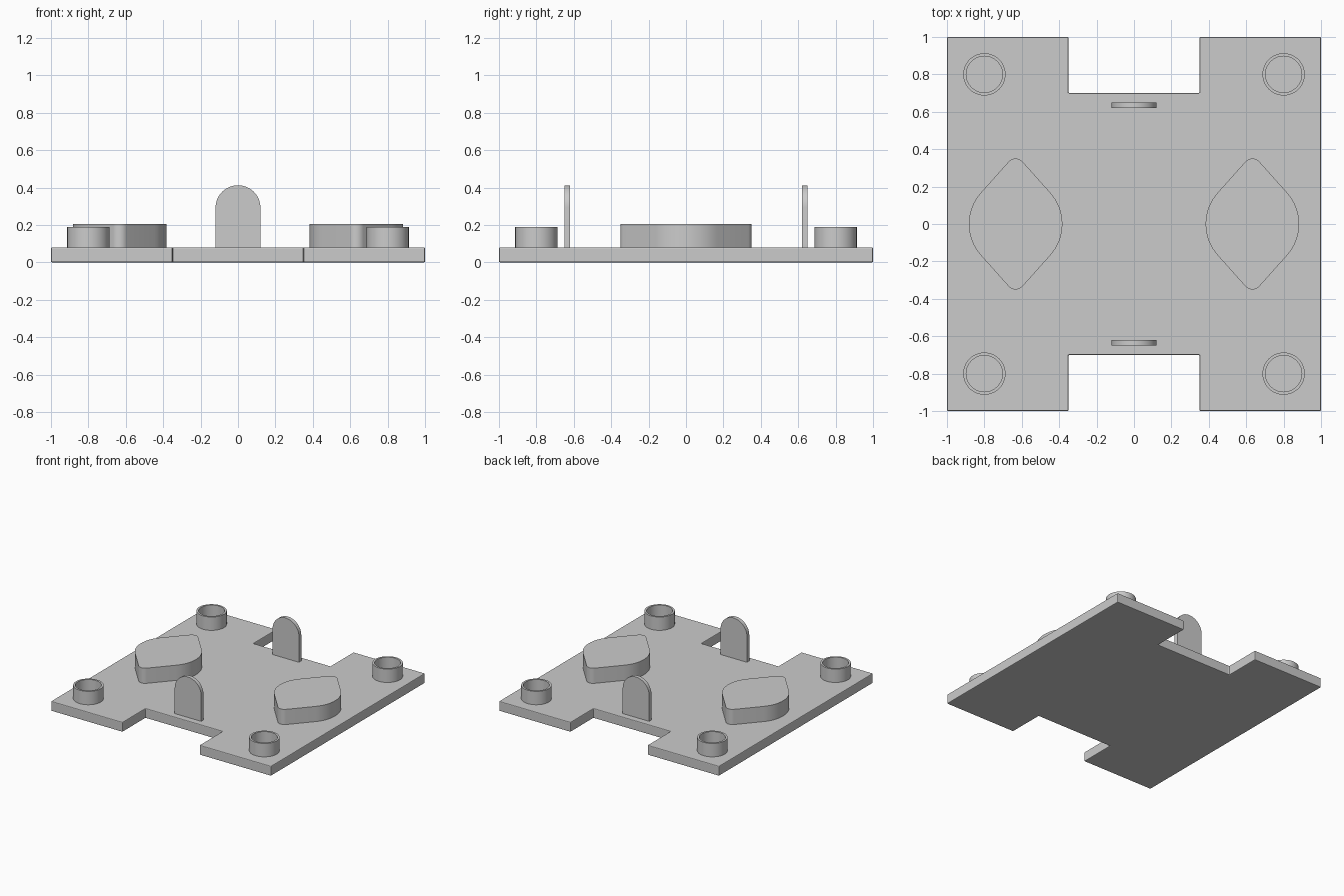
import bpy
import bmesh
from math import acos, cos, pi, radians, sin

cube = bpy.data.objects.get("Cube")
if cube:
    bpy.data.objects.remove(cube, do_unlink=True)

grey = bpy.data.materials.new("plain grey")
grey.use_nodes = True
colour = (0.6, 0.6, 0.6, 1)
grey.diffuse_color = colour
grey.node_tree.nodes["Principled BSDF"].inputs["Base Color"].default_value = colour

TOP = 0.08  # top of the base plate


def arc(cx, cy, r, start, end, steps):
    return [(cx + r * cos(start + (end - start) * i / steps),
             cy + r * sin(start + (end - start) * i / steps)) for i in range(steps + 1)]


def finish(name, bm, smooth=True):
    bmesh.ops.recalc_face_normals(bm, faces=bm.faces)
    mesh = bpy.data.meshes.new(name)
    bm.to_mesh(mesh)
    bm.free()
    mesh.materials.append(grey)
    obj = bpy.data.objects.new(name, mesh)
    bpy.context.collection.objects.link(obj)
    if smooth:
        bpy.ops.object.select_all(action="DESELECT")
        obj.select_set(True)
        bpy.context.view_layer.objects.active = obj
        bpy.ops.object.shade_smooth_by_angle(angle=radians(30))
    return obj


def prism(name, points, offset, smooth=True):
    """Extrude a closed outline of 3D points along an offset."""
    bm = bmesh.new()
    face = bm.faces.new([bm.verts.new(p) for p in points])
    moved = bmesh.ops.extrude_face_region(bm, geom=[face], use_keep_orig=True)["geom"]
    bmesh.ops.translate(bm, vec=offset,
                        verts=[v for v in moved if isinstance(v, bmesh.types.BMVert)])
    return finish(name, bm, smooth)


# Base plate with a notch in the front and back edges
half = [(-1, -1), (-0.35, -1), (-0.35, -0.7), (0.35, -0.7), (0.35, -1), (1, -1)]
outline = half + [(-x, -y) for x, y in half]
plate = prism("base_plate", [(x, y, 0) for x, y in outline], (0, 0, TOP), False)
bevel = plate.modifiers.new("edge_softening", "BEVEL")
bevel.width = 0.006
bevel.segments = 2

# Open round sockets at the corners
RINGS = [(0.113, TOP), (0.113, 0.19), (0.097, 0.19), (0.097, TOP)]
SIDES = 48
for ys, end in ((-1, "front"), (1, "back")):
    for xs, side in ((1, "left"), (-1, "right")):
        bm = bmesh.new()
        loops = [[bm.verts.new((xs * 0.8 + r * cos(2 * pi * i / SIDES),
                                ys * 0.8 + r * sin(2 * pi * i / SIDES), z))
                  for i in range(SIDES)] for r, z in RINGS]
        for k in range(len(RINGS)):
            a, b = loops[k], loops[(k + 1) % len(RINGS)]
            for i in range(SIDES):
                j = (i + 1) % SIDES
                bm.faces.new((a[i], a[j], b[j], b[i]))
        finish(f"{end}_{side}_socket", bm)

# Rounded diamond pads: a large circle joined by tangents to two small tip circles
WIDE, TIP, REACH = 0.25, 0.05, 0.35
t = pi / 2 - acos((WIDE - TIP) / (REACH - TIP))
for x, side in ((0.633, "left"), (-0.633, "right")):
    pad = (arc(x, 0, WIDE, -t, t, 16)
           + arc(x, REACH - TIP, TIP, t, pi - t, 12)
           + arc(x, 0, WIDE, pi - t, pi + t, 16)
           + arc(x, TIP - REACH, TIP, pi + t, 2 * pi - t, 12))
    prism(f"{side}_pad", [(px, py, TOP) for px, py in pad], (0, 0, 0.125))

# Upright tabs with round tops
tab = [(-0.12, TOP), (0.12, TOP)] + arc(0, 0.292, 0.12, 0, pi, 32)
for y, end in ((-0.65, "front"), (0.62, "back")):
    prism(f"{end}_tab", [(x, y, z) for x, z in tab], (0, 0.03, 0))
